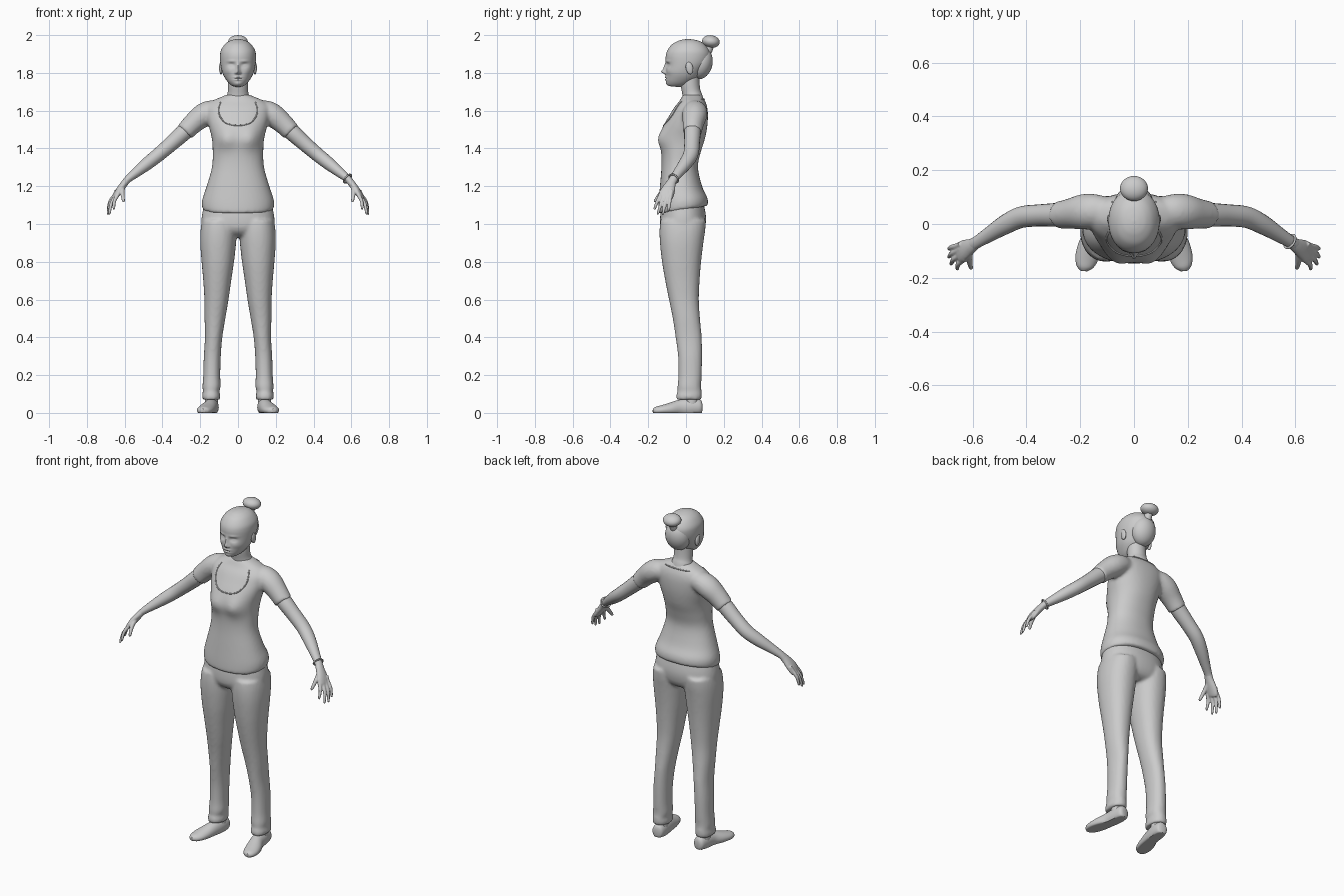
import bpy, bmesh, math
from mathutils import Vector, Matrix
from mathutils.bvhtree import BVHTree

grey = bpy.data.materials.new("light grey")
grey.diffuse_color = (0.6, 0.6, 0.6, 1)


def refine(st, k=4):
    """Catmull-Rom interpolation of station tuples."""
    out = []
    for i in range(len(st) - 1):
        p0, p1, p2, p3 = st[max(i - 1, 0)], st[i], st[i + 1], st[min(i + 2, len(st) - 1)]
        for j in range(k):
            t = j / k
            out.append(tuple(0.5 * (2 * b + (c - a) * t + (2 * a - 5 * b + 4 * c - d) * t * t
                             + (3 * b - a - 3 * c + d) * t ** 3) for a, b, c, d in zip(p0, p1, p2, p3)))
    return out + [tuple(st[-1])]


def skin(bm, rings):
    """Join rings of points into a closed surface."""
    vs = [[bm.verts.new(p) for p in r] for r in rings]
    n = len(vs[0])
    for a, b in zip(vs, vs[1:]):
        for i in range(n):
            bm.faces.new((a[i], a[(i + 1) % n], b[(i + 1) % n], b[i]))
    bm.faces.new(vs[0])
    bm.faces.new(vs[-1])


def stack(bm, st, n=40, p=2.2, k=4):
    """Upright loft from (z, centre x, half width, front y, back y, tilt)."""
    rings = []
    for z, cx, w, yf, yb, tilt in refine(st, k):
        ring = []
        for i in range(n):
            c, s = math.cos(math.tau * i / n), math.sin(math.tau * i / n)
            x = math.copysign(abs(c) ** (2 / p), c) * w
            y = math.copysign(abs(s) ** (2 / p), s) * (yb - yf) / 2
            ring.append((cx + x, (yf + yb) / 2 + y, z + tilt * y))
        rings.append(ring)
    skin(bm, rings)


def tube(bm, st, side=1, ref=(0, 1, 0), n=20, k=4):
    """Loft along a path of (x, y, z, radius along ref, other radius)."""
    st = refine(st, k)
    pts = [Vector((s[0] * side, s[1], s[2])) for s in st]
    rings = []
    for i, s in enumerate(st):
        t = (pts[min(i + 1, len(pts) - 1)] - pts[max(i - 1, 0)]).normalized()
        a = Vector(ref)
        a = (a - t * a.dot(t)).normalized()
        b = t.cross(a)
        rings.append([pts[i] + a * s[3] * math.cos(math.tau * j / n) + b * s[4] * math.sin(math.tau * j / n)
                      for j in range(n)])
    skin(bm, rings)


def ball(bm, loc, rad, rot=0):
    m = Matrix.Translation(loc) @ Matrix.Rotation(rot, 4, 'X') @ Matrix.Diagonal((*rad, 1))
    bmesh.ops.create_uvsphere(bm, u_segments=28, v_segments=18, radius=1, matrix=m)


def bump(bm, bumps, back=0.0):
    """Push forward-facing points along y with soft bumps (x, z, size x, size z, push)."""
    for v in bm.verts:
        if v.co.y < back:
            v.co.y += sum(d * math.exp(-((v.co.x - x) / sx) ** 2 - ((v.co.z - z) / sz) ** 2)
                          for x, z, sx, sz, d in bumps)


def finish(bm, name, voxel=0, smooth=6):
    bmesh.ops.recalc_face_normals(bm, faces=bm.faces)
    me = bpy.data.meshes.new(name)
    bm.to_mesh(me)
    bm.free()
    ob = bpy.data.objects.new(name, me)
    bpy.context.collection.objects.link(ob)
    me.materials.append(grey)
    for f in me.polygons:
        f.use_smooth = True
    if voxel:
        r = ob.modifiers.new("blend", 'REMESH')
        r.mode, r.voxel_size, r.use_smooth_shade = 'VOXEL', voxel, True
        s = ob.modifiers.new("soften", 'SMOOTH')
        s.factor, s.iterations = 0.5, smooth
    else:
        bpy.context.view_layer.objects.active = ob
        ob.select_set(True)
        bpy.ops.object.shade_smooth_by_angle(angle=math.radians(50))
        ob.select_set(False)
    return ob


# Shirt: torso and short sleeves blended together
bm = bmesh.new()
stack(bm, [(1.075, 0, .183, -.143, .113, .16), (1.09, 0, .19, -.147, .117, .16), (1.13, 0, .189, -.145, .112, .1),
           (1.2, 0, .166, -.138, .085, 0), (1.3, 0, .138, -.13, .063, 0), (1.38, 0, .134, -.13, .078, 0),
           (1.45, 0, .138, -.135, .1, 0), (1.52, 0, .155, -.118, .113, 0), (1.58, 0, .168, -.085, .116, 0),
           (1.62, 0, .168, -.06, .112, 0), (1.65, 0, .14, -.035, .102, 0), (1.67, 0, .095, -.024, .09, 0),
           (1.685, 0, .06, -.015, .08, 0)], n=48)
bump(bm, [(s * .066, 1.45, .05, .055, -.022) for s in (1, -1)], -.02)
for s in (1, -1):
    tube(bm, [(.09, .05, 1.6, .05, .05), (.145, .048, 1.595, .064, .06), (.19, .045, 1.572, .066, .062),
              (.24, .038, 1.53, .056, .055), (.282, .033, 1.487, .051, .05)], s)
shirt = finish(bm, "shirt", .009, 5)

# Neckline trim laid onto the shirt surface
dg = bpy.context.evaluated_depsgraph_get()
tree = BVHTree.FromObject(shirt, dg)
half = [(0, 1.522), (.035, 1.525), (.072, 1.54), (.098, 1.575), (.103, 1.61), (.092, 1.645)]
front = [(-x, z) for x, z in half[:0:-1]] + half
path = [tree.ray_cast(Vector((x, -1, z)), Vector((0, 1, 0)))[0] for x, z in refine(front)]
back = [tree.ray_cast(Vector((x / 100, 1, 1.66)), Vector((0, -1, 0)))[0] for x in (8, 6, 3, 0, -3, -6, -8)]
cu = bpy.data.curves.new("neckline_trim", 'CURVE')
cu.dimensions, cu.bevel_depth, cu.bevel_resolution = '3D', .0035, 2
sp = cu.splines.new('POLY')
pts = [p for p in path + back if p]
sp.points.add(len(pts) - 1)
for q, p in zip(sp.points, pts):
    q.co = (*p, 1)
sp.use_cyclic_u = True
cu.materials.append(grey)
bpy.context.collection.objects.link(bpy.data.objects.new("neckline_trim", cu))

# Trousers: hips and two legs blended together
bm = bmesh.new()
stack(bm, [(1.12, 0, .175, -.125, .09, 0), (1.04, 0, .192, -.137, .106, 0), (.98, 0, .192, -.135, .1, 0),
           (.945, 0, .17, -.11, .08, 0), (.93, 0, .13, -.07, .05, 0)], n=48)
for s in (1, -1):
    legs = [(1.02, .1, .09, -.135, .105), (.97, .102, .096, -.14, .102), (.9, .105, .095, -.138, .092),
            (.8, .107, .086, -.127, .08), (.7, .11, .074, -.11, .072), (.6, .114, .064, -.09, .068),
            (.5, .122, .055, -.07, .074), (.4, .129, .046, -.055, .083), (.3, .136, .045, -.042, .085),
            (.2, .139, .045, -.04, .083), (.14, .14, .048, -.045, .08), (.115, .142, .044, -.045, .083),
            (.09, .142, .048, -.052, .084), (.07, .142, .045, -.05, .08)]
    stack(bm, [(z, cx * s, w, yf, yb, 0) for z, cx, w, yf, yb in legs], n=32)
finish(bm, "trousers", .009, 4)

for s, tag in ((1, "left"), (-1, "right")):
    # Shoe with a flat sole
    bm = bmesh.new()
    tube(bm, [(.136, .086, .03, .015, .02), (.137, .075, .03, .032, .04), (.14, .03, .03, .038, .048),
              (.148, -.03, .025, .038, .045), (.165, -.085, .018, .044, .035), (.177, -.13, .014, .042, .026),
              (.184, -.16, .012, .03, .02), (.186, -.175, .012, .012, .01)], s, (1, 0, 0), 28)
    for v in bm.verts:
        v.co.z = max(v.co.z, 0)
    finish(bm, tag + "_shoe")
    bm = bmesh.new()
    tube(bm, [(.14, .03, .03, .036, .036), (.142, .028, .12, .034, .034)], s)
    finish(bm, tag + "_ankle")

    # Arm from inside the sleeve to the wrist
    bm = bmesh.new()
    tube(bm, [(.23, .04, 1.535, .044, .045), (.29, .034, 1.482, .044, .044), (.35, .032, 1.428, .041, .04),
              (.42, .025, 1.368, .04, .037), (.48, -.003, 1.32, .036, .034), (.54, -.04, 1.272, .028, .026),
              (.585, -.068, 1.235, .023, .019), (.605, -.08, 1.21, .025, .018)], s)
    finish(bm, tag + "_arm")

    # Hand: palm, four fingers and thumb
    bm = bmesh.new()
    tube(bm, [(.585, -.068, 1.235, .021, .018), (.605, -.082, 1.21, .028, .019), (.63, -.096, 1.175, .038, .018),
              (.648, -.106, 1.145, .038, .014), (.654, -.11, 1.135, .03, .01)], s)
    for (kx, ky, kz), (tx, ty, tz) in (((.638, -.136, 1.152), (.657, -.166, 1.082)),
                                       ((.649, -.118, 1.146), (.68, -.148, 1.057)),
                                       ((.654, -.099, 1.146), (.688, -.122, 1.056)),
                                       ((.654, -.08, 1.153), (.688, -.092, 1.075))):
        mx, my, mz = (kx + tx) / 2 + .007, (ky + ty) / 2, (kz + tz) / 2 + .004
        tube(bm, [(kx - .01, ky + .006, kz + .025, .009, .009), (kx, ky, kz, .0105, .0105), (mx, my, mz, .0095, .0095),
                  (tx, ty, tz, .007, .007), (tx, ty - .002, tz - .006, .003, .003)], s, n=10)
    tube(bm, [(.607, -.088, 1.2, .014, .012), (.612, -.122, 1.175, .013, .012), (.61, -.147, 1.145, .011, .01),
              (.606, -.163, 1.122, .008, .008), (.605, -.166, 1.115, .003, .003)], s, n=10)
    finish(bm, tag + "_hand", .004, 3)

# Bracelet on one wrist
bpy.ops.mesh.primitive_torus_add(major_radius=.027, minor_radius=.0045, major_segments=32, minor_segments=8,
                                 location=(.58, -.065, 1.24))
ring = bpy.context.object
ring.name = "bracelet"
ring.rotation_euler = Vector((.045, -.03, -.037)).to_track_quat('Z', 'Y').to_euler()
ring.data.materials.append(grey)
bpy.ops.object.shade_smooth()

# Neck
bm = bmesh.new()
tube(bm, [(0, .045, 1.62, .056, .075), (0, .035, 1.67, .053, .062), (0, .028, 1.7, .049, .054),
          (0, .022, 1.74, .05, .053), (0, .02, 1.79, .05, .053)], n=32)
finish(bm, "neck")

# Head with sculpted face
bm = bmesh.new()
stack(bm, [(1.728, 0, .015, -.088, -.05, -.1), (1.733, 0, .032, -.098, -.02, -.15), (1.75, 0, .052, -.105, .02, -.15),
           (1.78, 0, .073, -.106, .062, -.1), (1.81, 0, .085, -.106, .09, 0), (1.85, 0, .093, -.106, .118, 0),
           (1.89, 0, .095, -.107, .128, 0), (1.92, 0, .09, -.098, .122, 0), (1.95, 0, .071, -.075, .1, 0),
           (1.968, 0, .048, -.045, .072, 0), (1.976, 0, .025, -.02, .042, 0), (1.979, 0, .005, .005, .015, 0)],
      n=128, p=2.1, k=8)
face = [(0, 1.806, .011, .012, -.022), (0, 1.83, .009, .022, -.012), (0, 1.777, .02, .005, -.006),
        (0, 1.764, .017, .005, -.006), (0, 1.7705, .024, .002, .004), (0, 1.742, .02, .012, -.005)]
for s in (1, -1):
    face += [(s * .034, 1.842, .019, .011, .012), (s * .036, 1.84, .012, .005, -.006),
             (s * .036, 1.862, .022, .006, -.004), (s * .012, 1.8, .006, .006, -.007),
             (s * .05, 1.81, .02, .018, -.004)]
bump(bm, face, -.03)
finish(bm, "head")

# Ears
bm = bmesh.new()
for s in (1, -1):
    ball(bm, (s * .09, .018, 1.826), (.01, .019, .034), .2)
finish(bm, "ears")

# Gathered hair at the back and the bun
bm = bmesh.new()
ball(bm, (0, .078, 1.85), (.072, .062, .085), -.25)
tube(bm, [(0, .09, 1.89, .035, .03), (0, .118, 1.925, .024, .022), (0, .128, 1.96, .022, .022)])
finish(bm, "gathered_hair")
bm = bmesh.new()
ball(bm, (0, .132, 1.966), (.052, .047, .033), -.15)
finish(bm, "hair_bun")
